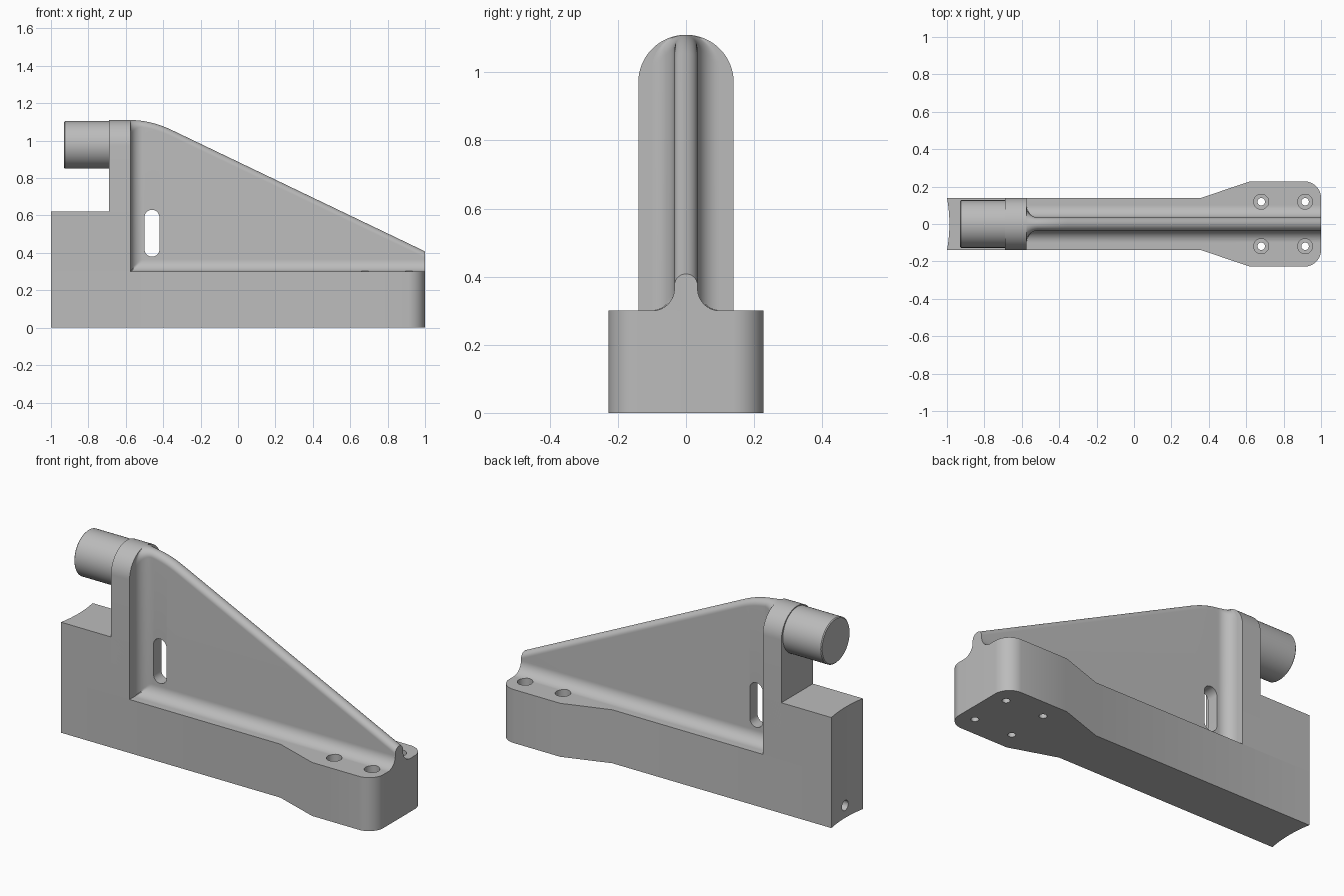
import bpy, bmesh
from math import sin, cos, pi, sqrt, radians

old = bpy.data.objects.get("Cube")
if old:
    bpy.data.objects.remove(old, do_unlink=True)

metal = bpy.data.materials.new("plain grey")
metal.use_nodes = True
GREY = (0.5, 0.5, 0.5, 1)
metal.diffuse_color = GREY
metal.node_tree.nodes["Principled BSDF"].inputs["Base Color"].default_value = GREY


def loft(name, rings):
    """Closed solid through rings that share a point count."""
    bm = bmesh.new()
    loops = [[bm.verts.new(p) for p in ring] for ring in rings]
    n = len(loops[0])
    for a, b in zip(loops, loops[1:]):
        for i in range(n):
            j = (i + 1) % n
            bm.faces.new((a[i], a[j], b[j], b[i]))
    bm.faces.new(loops[0])
    bm.faces.new(loops[-1])
    bmesh.ops.recalc_face_normals(bm, faces=bm.faces)
    mesh = bpy.data.meshes.new(name)
    bm.to_mesh(mesh)
    bm.free()
    mesh.materials.append(metal)
    obj = bpy.data.objects.new(name, mesh)
    bpy.context.collection.objects.link(obj)
    return obj


def prism(name, outline, axis, lo, hi):
    """Extrude a 2D outline along the given axis index."""
    return loft(name, [[p[:axis] + (d,) + p[axis:] for p in outline] for d in (lo, hi)])


def arc(cu, cv, r, start, end, steps=20):
    return [(cu + r * cos(radians(start + (end - start) * i / steps)),
             cv + r * sin(radians(start + (end - start) * i / steps)))
            for i in range(steps + 1)]


def circle(cu, cv, r):
    return arc(cu, cv, r, 0, 360, 48)[:-1]


def cut(parts, cutter):
    for part in parts:
        mod = part.modifiers.new("cut", "BOOLEAN")
        mod.operation = "DIFFERENCE"
        mod.solver = "EXACT"
        mod.object = cutter
        bpy.context.view_layer.objects.active = part
        bpy.ops.object.modifier_apply(modifier=mod.name)
    bpy.data.objects.remove(cutter, do_unlink=True)


HALF = 0.14       # half width of the narrow body
BACK = -0.575     # face of the upright where the web begins
DECK = 0.3        # top of the base

# Shallow hollow at the far end of the body
hollow = [(-0.987 - 0.013 * t * t, HALF * t) for t in [i / 10 - 1 for i in range(21)]][::-1]

# Base with widened, round-cornered foot
side = [(0.36, -HALF), (0.62, -0.228)] + arc(0.91, -0.138, 0.09, -90, 0)
base = prism("base", hollow + side + [(x, -y) for x, y in reversed(side)], 2, 0, DECK)

# Raised end block and the round-topped upright
end_block = prism("end_block", hollow + [(BACK, -HALF), (BACK, HALF)], 2, DECK, 0.62)
upright = prism("upright", [(-HALF, DECK), (HALF, DECK)] + arc(0, 0.97, HALF, 0, 180, 40),
                0, -0.69, BACK)

# Round pin with a slightly eased end
pin = loft("pin", [[(x, y, z) for y, z in circle(0, 0.978, r)]
                   for x, r in ((-0.93, 0.122), (-0.925, 0.127), (-0.6, 0.127))])

# Sloping web: round crest, filleted into the base and the upright
THIN, FILLET = 0.034, 0.065


def crest(x):
    d = x - BACK
    return 1.11 - 1.09 * d * d if d < 0.22 else 0.408 + 0.479 * (1 - x)


def half_width(x):
    d = min(max(FILLET - (x - BACK), 0), FILLET)
    return THIN + FILLET - sqrt(FILLET ** 2 - d * d)


def web_ring(x):
    w = half_width(x)
    foot = [(max(w, THIN + FILLET * (1 - sin(t))), DECK + FILLET * (1 - cos(t)))
            for t in [pi / 2 * i / 14 for i in range(15)]]
    right = [(THIN + FILLET, DECK - 0.02)] + foot
    left = [(-y, z) for y, z in reversed(right)]
    return [(x, y, z) for y, z in right + arc(0, crest(x) - w, w, 0, 180) + left]


stations = [BACK + FILLET * (1 - cos(pi / 2 * i / 14)) for i in range(15)]
stations += [BACK + FILLET + 0.155 * i / 10 for i in range(1, 11)] + [1]
web = loft("web", [web_ring(x) for x in stations])

# Slot through the web
slot = arc(-0.46, 0.59, 0.04, 0, 180) + arc(-0.46, 0.42, 0.04, 180, 360)
cut([web], prism("slot_cutter", slot, 1, -0.3, 0.3))

# Counterbored mounting holes in the foot
for x in (0.68, 0.915):
    for y in (-0.119, 0.119):
        cut([base], prism("hole_cutter", circle(x, y, 0.02), 2, -0.1, 0.5))
        cut([base, web], prism("bore_cutter", circle(x, y, 0.04), 2, 0.16, 0.34))

# Blind hole in the hollow end
cut([base], prism("end_hole_cutter", circle(0, 0.07, 0.028), 0, -1.1, -0.85))

# Smooth curved surfaces, keep edges sharp
bpy.ops.object.select_all(action="DESELECT")
for part in (base, end_block, upright, pin, web):
    part.select_set(True)
bpy.context.view_layer.objects.active = base
bpy.ops.object.shade_smooth_by_angle(angle=radians(30))
